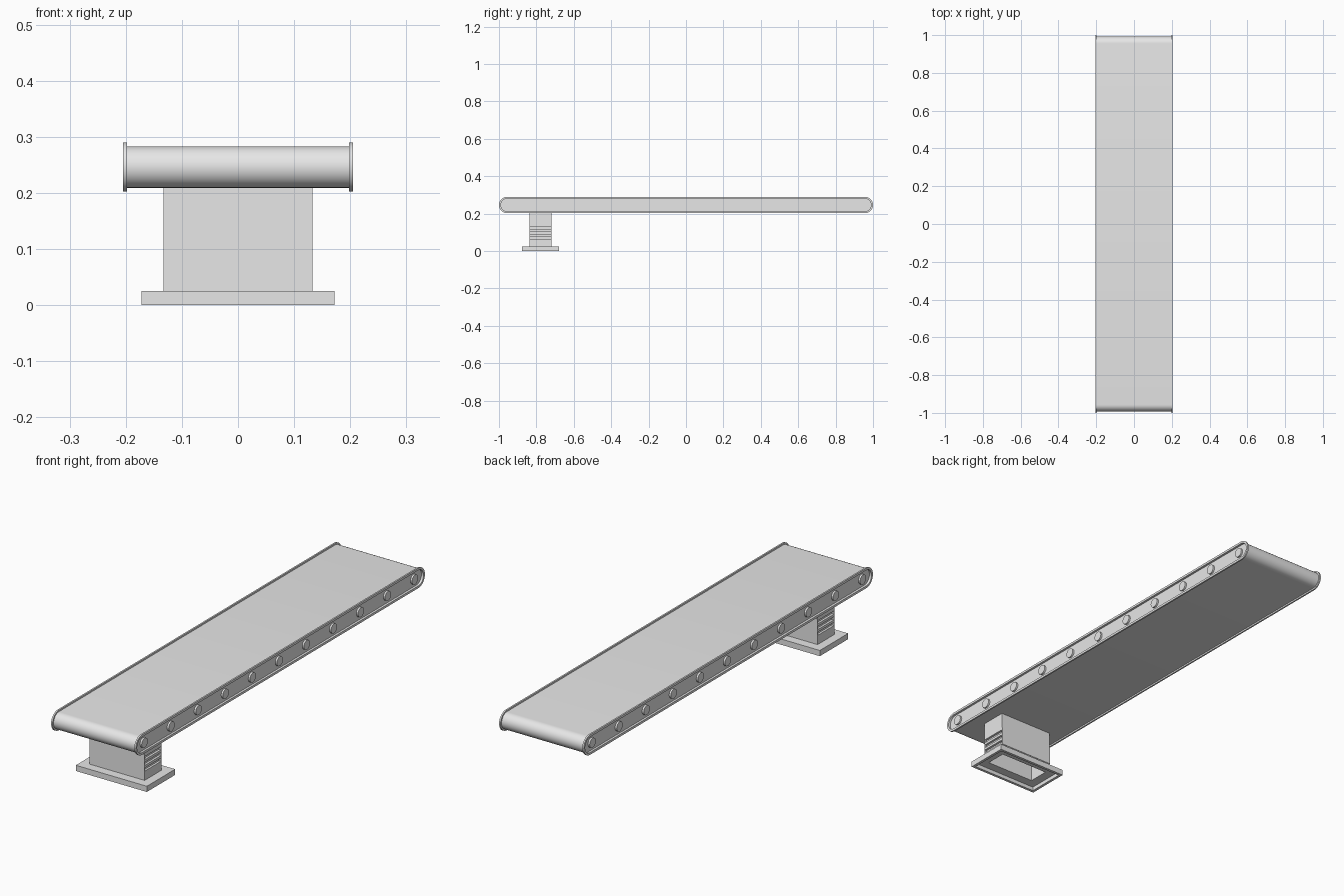
import bpy
import bmesh
from math import cos, sin, pi
from mathutils import Vector, Matrix

cube = bpy.data.objects.get("Cube")
if cube:
    bpy.data.objects.remove(cube, do_unlink=True)

grey = bpy.data.materials.new("light grey")
grey.use_nodes = True
colour = (0.8, 0.8, 0.8, 1)
grey.diffuse_color = colour
grey.node_tree.nodes["Principled BSDF"].inputs["Base Color"].default_value = colour

AXIS_Z = 0.246     # height of the conveyor's centre line
HALF = 0.956       # centre of the rounded ends
POST_Y = -0.778


def finish(bm, name, smooth=False):
    bmesh.ops.recalc_face_normals(bm, faces=bm.faces)
    mesh = bpy.data.meshes.new(name)
    bm.to_mesh(mesh)
    bm.free()
    mesh.materials.append(grey)
    ob = bpy.data.objects.new(name, mesh)
    bpy.context.collection.objects.link(ob)
    if smooth:
        bpy.ops.object.select_all(action="DESELECT")
        ob.select_set(True)
        bpy.context.view_layer.objects.active = ob
        bpy.ops.object.shade_smooth_by_angle(angle=pi / 6)
    return ob


def loft(bm, loops, cap_start=False, cap_end=False):
    rings = [[bm.verts.new(p) for p in loop] for loop in loops]
    n = len(rings[0])
    for a, b in zip(rings, rings[1:]):
        for i in range(n):
            j = (i + 1) % n
            bm.faces.new((a[i], a[j], b[j], b[i]))
    if cap_start:
        bm.faces.new(rings[0])
    if cap_end:
        bm.faces.new(rings[-1])


def stadium(radius, x, steps=16):
    points = []
    for side in (1, -1):
        for i in range(steps + 1):
            a = -pi / 2 + pi * i / steps
            points.append(Vector((x, side * (HALF + radius * cos(a)),
                                  AXIS_Z + side * radius * sin(a))))
    return points


def rectangle(hx, hy, z):
    return [Vector((sx * hx, POST_Y + sy * hy, z))
            for sx, sy in ((-1, -1), (1, -1), (1, 1), (-1, 1))]


# Belt wrapped around the rounded ends
bm = bmesh.new()
loft(bm, [stadium(0.037, -0.199), stadium(0.037, 0.199)])
finish(bm, "belt", True)

# Side rails with a raised rim, sunken panel and roller ends
for side, label in ((1, "left"), (-1, "right")):
    bm = bmesh.new()
    profile = ((0.036, 0.198), (0.044, 0.198), (0.044, 0.205),
               (0.034, 0.205), (0.034, 0.195))
    loft(bm, [stadium(r, side * x) for r, x in profile], cap_end=True)
    finish(bm, label + "_rail", True)

    bm = bmesh.new()
    for i in range(11):
        place = Matrix.Translation((side * 0.198, (i - 5) * 0.187, AXIS_Z))
        bmesh.ops.create_cone(bm, cap_ends=True, segments=20, radius1=0.021,
                              radius2=0.021, depth=0.01,
                              matrix=place @ Matrix.Rotation(pi / 2, 4, "Y"))
    finish(bm, label + "_roller_ends", True)

# Hollow stand: post, faint middle band, foot plate and open underside
bm = bmesh.new()
sections = ((0.133, 0.058, 0.212), (0.133, 0.058, 0.138),
            (0.133, 0.060, 0.138), (0.133, 0.060, 0.058),
            (0.133, 0.058, 0.058), (0.133, 0.058, 0.025),
            (0.172, 0.098, 0.025), (0.172, 0.098, 0),
            (0.160, 0.086, 0), (0.160, 0.086, 0.017),
            (0.119, 0.046, 0.017), (0.119, 0.046, 0.2))
loft(bm, [rectangle(*s) for s in sections], True, True)
stand = finish(bm, "stand")

# Vent slots in both ends of the post
bm = bmesh.new()
for side in (1, -1):
    for z in (0.072, 0.097, 0.122):
        place = Matrix.Translation((side * 0.133, POST_Y, z))
        bmesh.ops.create_cube(bm, size=1,
                              matrix=place @ Matrix.Diagonal((0.02, 0.112, 0.014, 1)))
cutter = finish(bm, "vent_cutter")
cutter.hide_render = True
cutter.hide_set(True)
cut = stand.modifiers.new("vents", "BOOLEAN")
cut.operation = "DIFFERENCE"
cut.solver = "EXACT"
cut.object = cutter
